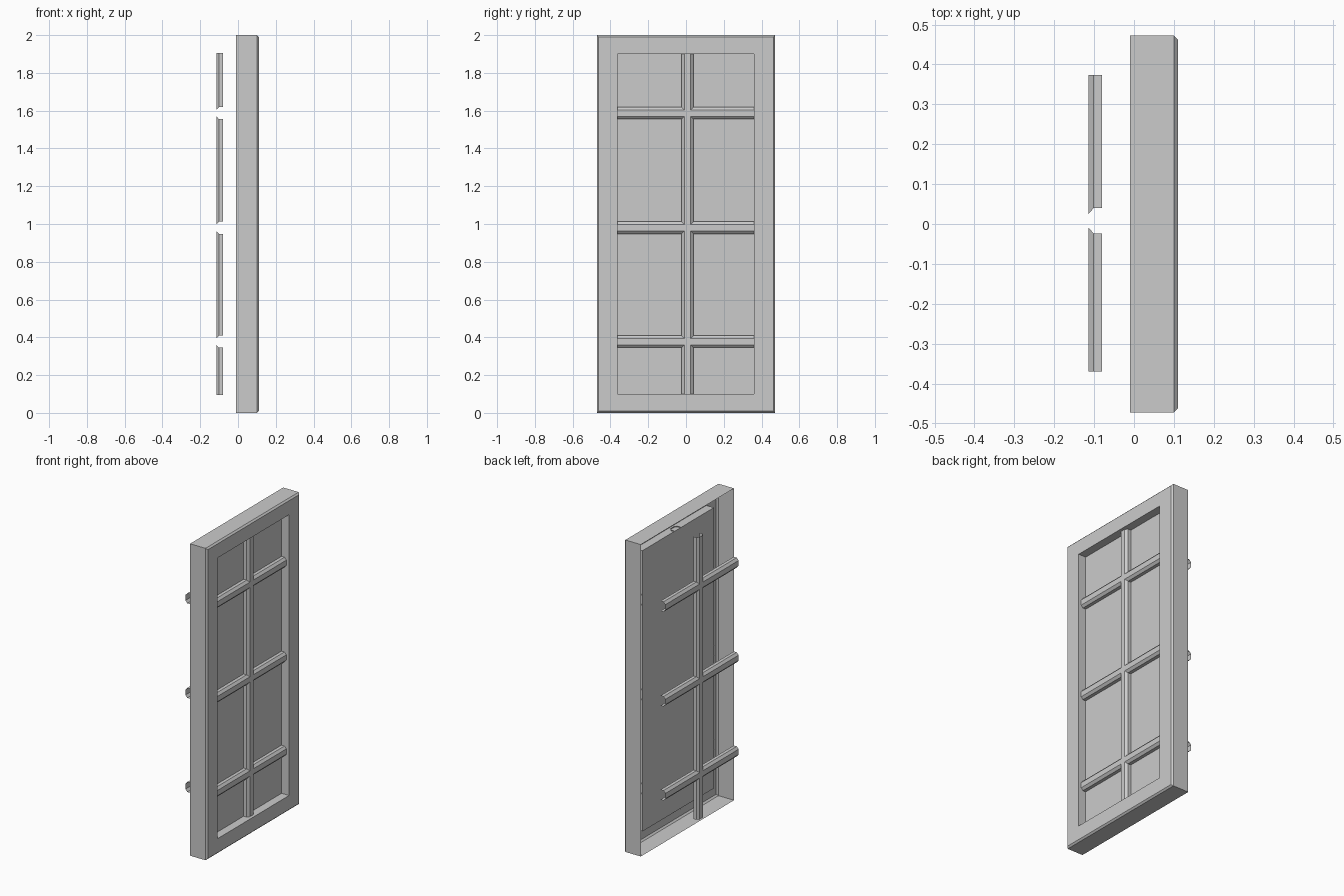
import bpy, bmesh

if "Cube" in bpy.data.objects:
    bpy.data.objects.remove(bpy.data.objects["Cube"])


def finish(name, bm):
    bmesh.ops.remove_doubles(bm, verts=bm.verts[:], dist=1e-5)
    me = bpy.data.meshes.new(name)
    bm.to_mesh(me)
    bm.free()
    ob = bpy.data.objects.new(name, me)
    bpy.context.collection.objects.link(ob)
    return ob


def ring(bm, x, y0, y1, z0, z1):
    return [bm.verts.new((x, y, z)) for y, z in
            ((y0, z0), (y1, z0), (y1, z1), (y0, z1))]


def bridge(bm, a, b, sides=range(4)):
    for k in sides:
        n = (k + 1) % 4
        bm.faces.new((a[k], a[n], b[n], b[k]))


PANE_X = 0.057
OPEN = (-0.363, 0.36, 0.1, 1.9)

# frame: hollow-backed shell with chamfered front and inner reveal
bm = bmesh.new()
rings = [ring(bm, -0.01, -0.472, 0.472, 0, 2),
         ring(bm, 0.10, -0.472, 0.472, 0, 2),
         ring(bm, 0.11, -0.462, 0.462, 0.01, 1.99),
         ring(bm, 0.11, *OPEN),
         ring(bm, PANE_X, *OPEN)]
for a, b in zip(rings, rings[1:]):
    bridge(bm, a, b)
finish("frame", bm)

# glass pane
bm = bmesh.new()
bm.faces.new(ring(bm, PANE_X, *OPEN))
finish("glass_pane", bm)


def glazing_bars(name, base, direction):
    """Open-backed bevelled bars, mitred where they cross."""
    flat, bevel = 0.017, 0.015
    ys = [-0.37, 0.008 - flat, 0.008 + flat, 0.373]
    zs = [0.095]
    for c in (0.377, 0.98, 1.587):
        zs += [c - flat, c + flat]
    zs.append(1.905)
    front = base + direction * 0.034
    shoulder = base + direction * 0.021
    bm = bmesh.new()
    ly, lz = len(ys) - 2, len(zs) - 2
    for i in range(ly + 1):
        for j in range(lz + 1):
            y0, y1, z0, z1 = ys[i], ys[i + 1], zs[j], zs[j + 1]
            top = ring(bm, front, y0, y1, z0, z1)
            if i % 2 or j % 2:
                # flat face of the bar
                bm.faces.new(top)
                continue
            # bevel and side wall around each light, skipping the outer border
            sides = [k for k, edge in
                     enumerate((j == 0, i == ly, j == lz, i == 0)) if not edge]
            rect = (y0 + bevel * (i > 0), y1 - bevel * (i < ly),
                    z0 + bevel * (j > 0), z1 - bevel * (j < lz))
            mid = ring(bm, shoulder, *rect)
            low = ring(bm, base, *rect)
            bridge(bm, top, mid, sides)
            bridge(bm, mid, low, sides)
    if direction < 0:
        bmesh.ops.reverse_faces(bm, faces=bm.faces[:])
    loose = [v for v in bm.verts if not v.link_faces]
    bmesh.ops.delete(bm, geom=loose, context='VERTS')
    finish(name, bm)


# front bars sit on the glass, rear bars stand off behind it
glazing_bars("front_glazing_bars", PANE_X, 1)
glazing_bars("rear_glazing_bars", -0.08, -1)
